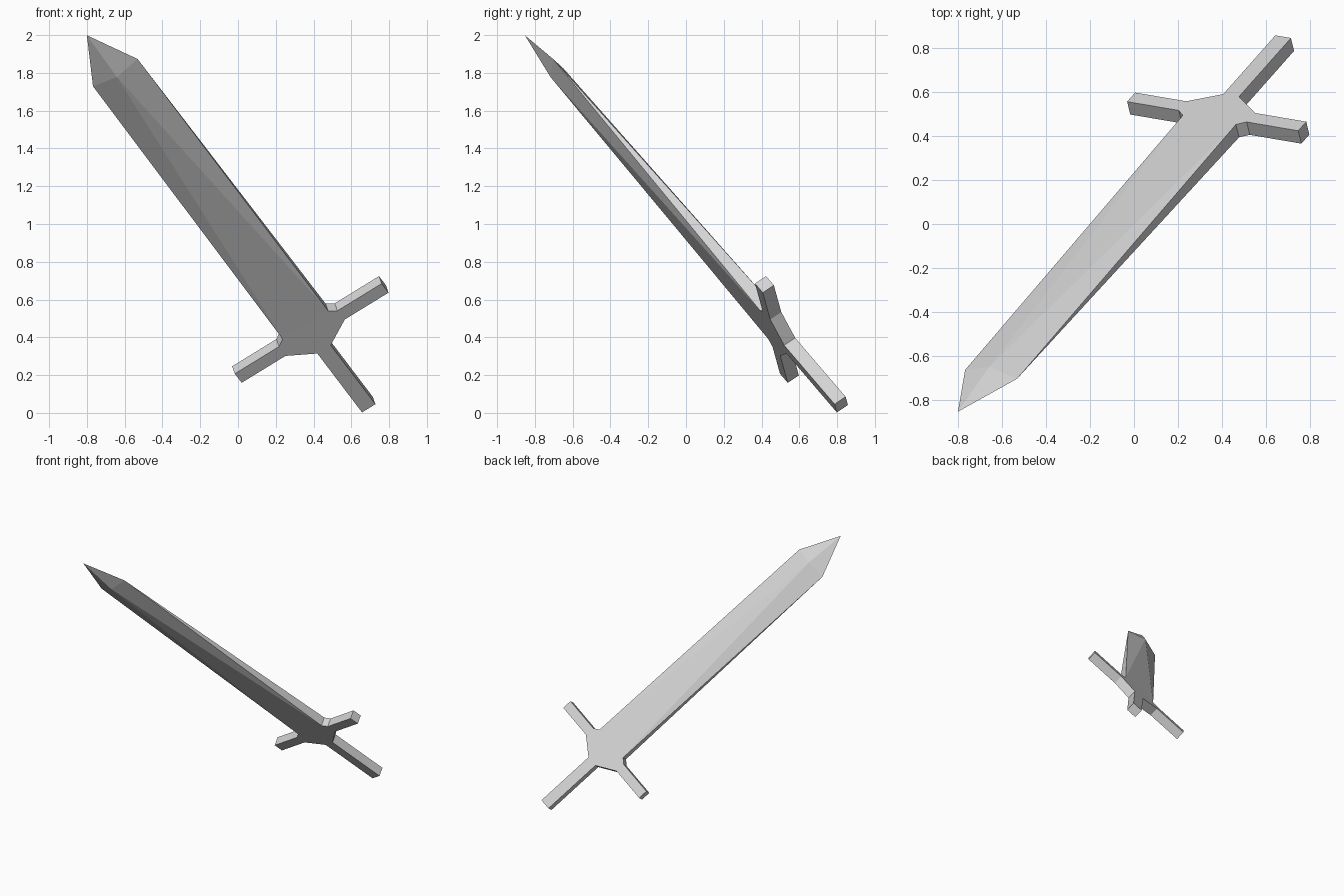
import bpy
import bmesh
from mathutils import Matrix, Vector

cube = bpy.data.objects.get("Cube")
if cube:
    bpy.data.objects.remove(cube, do_unlink=True)

# Single flat steel colour
steel = bpy.data.materials.new("light_grey_steel")
steel.use_nodes = True
colour = (0.65, 0.65, 0.65, 1.0)
steel.diffuse_color = colour
steel.node_tree.nodes["Principled BSDF"].inputs["Base Color"].default_value = colour

# Sword frame: local x = across the guard, y = along the blade, z = thickness
along = Vector((-1.485, -1.675, 1.955)).normalized()
across = Vector((0.846, -0.141, 0.515))
across = (across - along * across.dot(along)).normalized()
flat = across.cross(along) * -1          # points up and back
pommel = Vector((0.685, 0.822, 0.044))
frame = Matrix((across, along, -flat)).transposed().to_4x4()
frame.translation = pommel

T = 0.036           # half thickness of hilt
BASE_U, BASE_S = 0.143, 0.671
SHOULDER_S, TIP_S, RIDGE = 2.671, 2.972, 0.042


def finish(name, bm):
    bmesh.ops.recalc_face_normals(bm, faces=bm.faces)
    mesh = bpy.data.meshes.new(name)
    bm.to_mesh(mesh)
    bm.free()
    mesh.materials.append(steel)
    obj = bpy.data.objects.new(name, mesh)
    bpy.context.collection.objects.link(obj)
    obj.matrix_world = frame
    return obj


# Hilt: grip, hub and guard arms from one mirrored outline
half = [(0.042, 0.0), (0.042, 0.474), (0.186, 0.568), (0.461, 0.568),
        (0.461, 0.641), (0.183, 0.641), (BASE_U, BASE_S)]
outline = half + [(-u, s) for u, s in reversed(half)]
bm = bmesh.new()
face = bm.faces.new([bm.verts.new((u, s, -T)) for u, s in outline])
ext = bmesh.ops.extrude_face_region(bm, geom=[face])
bmesh.ops.translate(bm, vec=(0, 0, 2 * T),
                    verts=[g for g in ext["geom"] if isinstance(g, bmesh.types.BMVert)])
finish("hilt_and_guard", bm)

# Blade: rectangular at the guard, diamond at the shoulder, then a point
bm = bmesh.new()
base = [bm.verts.new((u, BASE_S, z)) for u, z in
        ((BASE_U, T), (-BASE_U, T), (-BASE_U, -T), (BASE_U, -T))]
right, top, left, bottom = [bm.verts.new((u, SHOULDER_S, z)) for u, z in
                            ((0.14, 0), (0, RIDGE), (-0.14, 0), (0, -RIDGE))]
tip = bm.verts.new((0, TIP_S, 0))
ring = [right, top, left, bottom]
for i in range(4):
    a, b = ring[i], ring[(i + 1) % 4]
    bm.faces.new((a, b, tip))                              # point facets
    bm.faces.new((base[i], b, a))                          # bevel facets
    bm.faces.new((base[i], base[(i + 1) % 4], b))          # flats and edges
bm.faces.new(base)
finish("blade", bm)
